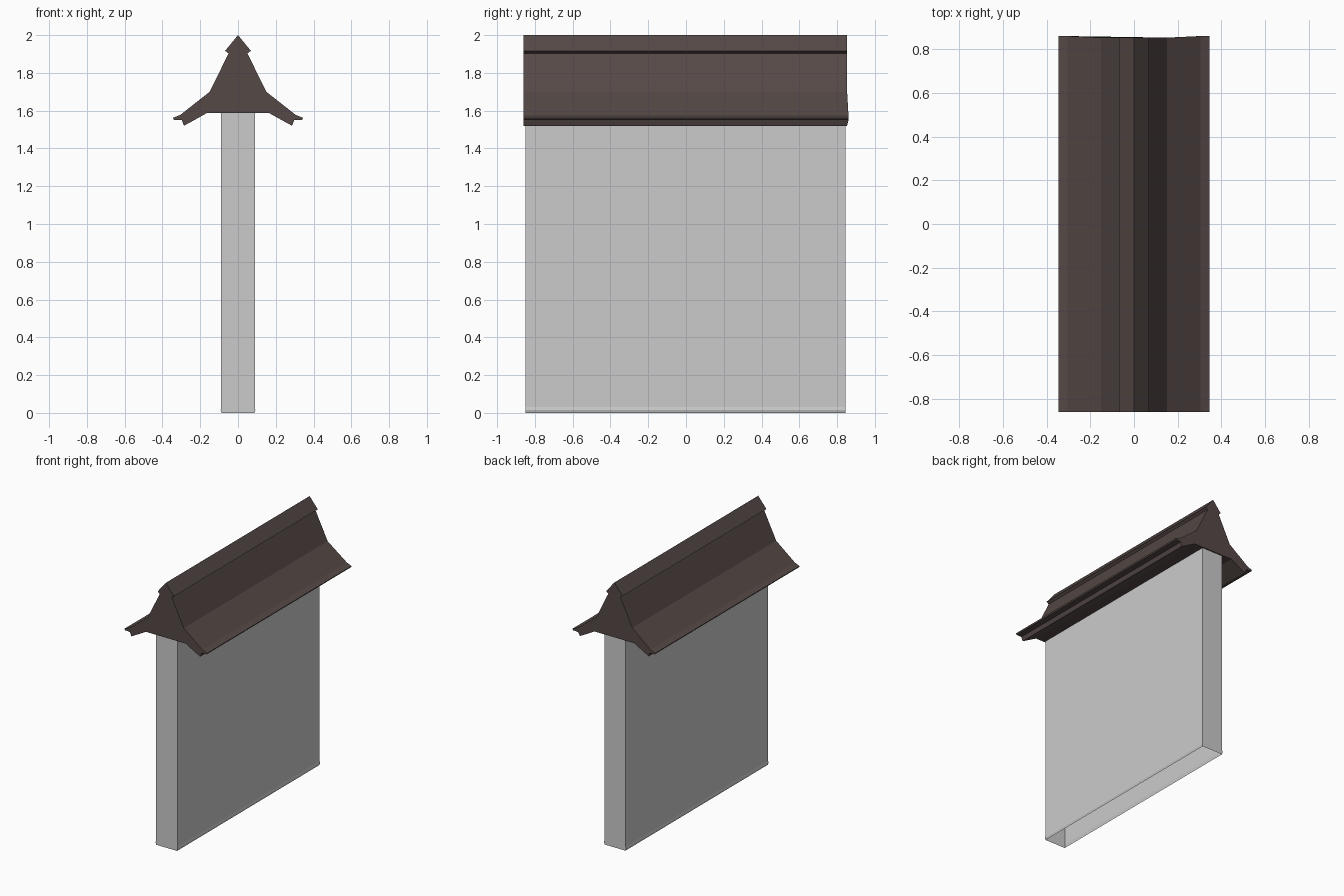
import bpy, bmesh

if "Cube" in bpy.data.objects:
    bpy.data.objects.remove(bpy.data.objects["Cube"])

def extrude_profile(name, pts, y0, y1, close, caps, back_offset=None):
    """Sweep an (x, z) outline along y."""
    bm = bmesh.new()
    front = [bm.verts.new((x, y0, z)) for x, z in pts]
    back = [bm.verts.new((x, y1 + (back_offset(x) if back_offset else 0), z)) for x, z in pts]
    n = len(pts)
    for i in range(n if close else n - 1):
        j = (i + 1) % n
        bm.faces.new((front[i], front[j], back[j], back[i]))
    if caps:
        bm.faces.new(front)
        bm.faces.new(back[::-1])
    bmesh.ops.recalc_face_normals(bm, faces=bm.faces)
    me = bpy.data.meshes.new(name)
    bm.to_mesh(me)
    bm.free()
    ob = bpy.data.objects.new(name, me)
    bpy.context.collection.objects.link(ob)
    return ob

def mirrored(half):
    return half + [(-x, z) for x, z in reversed(half) if x > 0]

# Tiled roof cap: stepped ridge, flared slopes and lipped eaves
roof_half = [(0, 2.0), (0.068, 1.917), (0.05, 1.903), (0.15, 1.70), (0.305, 1.578),
             (0.345, 1.562), (0.34, 1.552), (0.298, 1.55), (0.286, 1.52), (0.165, 1.587)]
roof = extrude_profile("roof_cap", mirrored(roof_half), -0.86, 0.853, True, True,
                       lambda x: 0.007 if abs(x) > 0.29 else 0)
mat = bpy.data.materials.new("dark_brown")
mat.diffuse_color = (0.09, 0.066, 0.062, 1)
mat.use_nodes = True
mat.node_tree.nodes["Principled BSDF"].inputs["Base Color"].default_value = mat.diffuse_color
roof.data.materials.append(mat)

# Wall panel with a small bulge at the foot, open underneath
wall_half = [(0.089, 1.587), (0.089, 0.03), (0.092, 0.016), (0.087, 0.0)]
wall_outline = wall_half[::-1] + [(-x, z) for x, z in wall_half]
wall = extrude_profile("wall", wall_outline, -0.85, 0.845, False, True)
